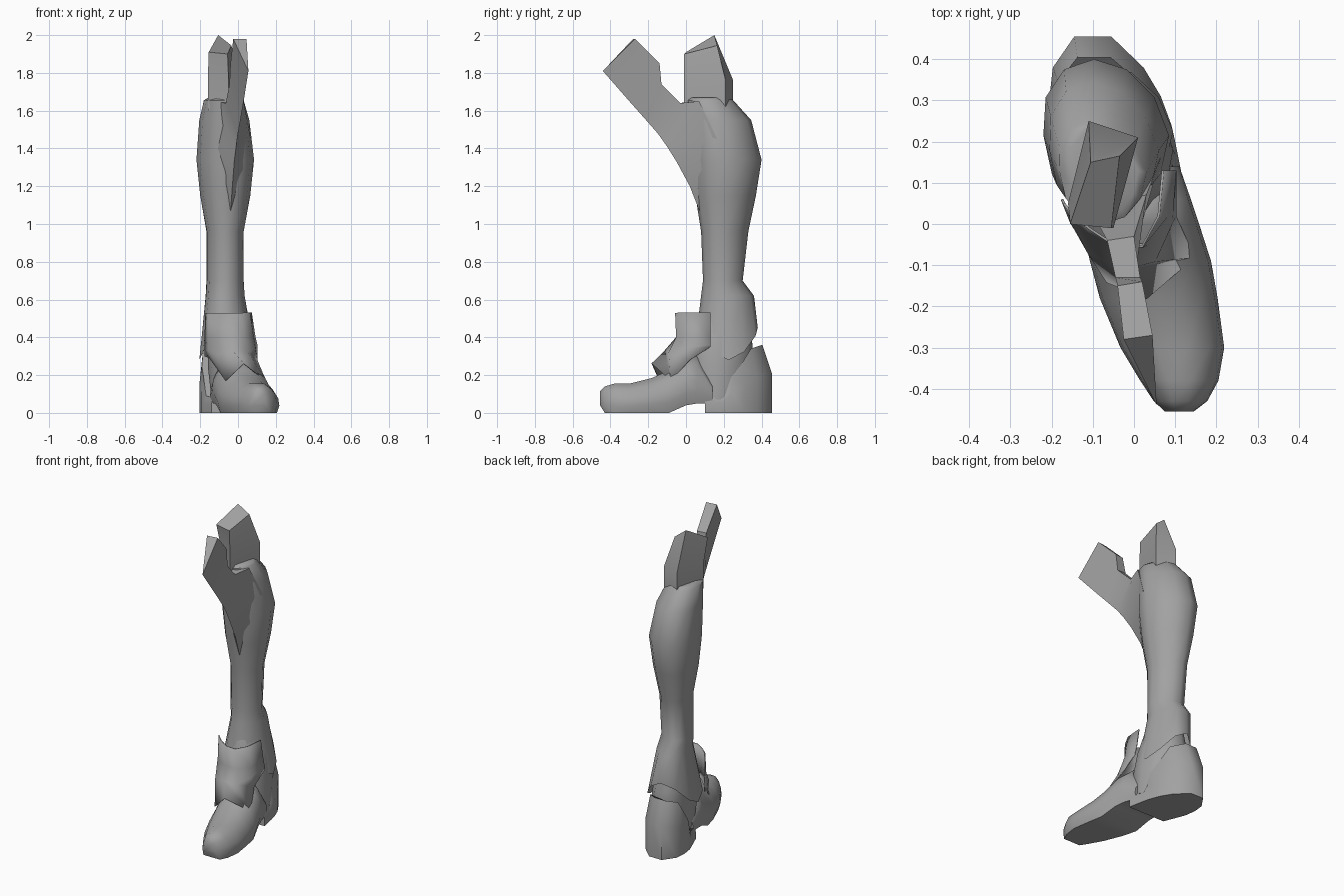
import bpy
import bmesh
from math import sin, cos, pi

default_cube = bpy.data.objects.get("Cube")
if default_cube:
    bpy.data.objects.remove(default_cube)

# One grey for the whole model
grey = bpy.data.materials.new("plain grey")
grey.use_nodes = True
grey.diffuse_color = (0.36, 0.36, 0.36, 1)
grey.node_tree.nodes["Principled BSDF"].inputs["Base Color"].default_value = grey.diffuse_color


def loft(name, rings, closed=True, cap_start=True, cap_end=True, angle=40):
    """Skin a list of equally long point rings and shade the result."""
    bm = bmesh.new()
    rows = [[bm.verts.new(point) for point in ring] for ring in rings]
    count = len(rows[0])
    for lower, upper in zip(rows, rows[1:]):
        for i in range(count if closed else count - 1):
            j = (i + 1) % count
            bm.faces.new((lower[i], lower[j], upper[j], upper[i]))
    if closed and cap_start:
        bm.faces.new(rows[0][::-1])
    if closed and cap_end:
        bm.faces.new(rows[-1])
    bmesh.ops.recalc_face_normals(bm, faces=bm.faces)
    mesh = bpy.data.meshes.new(name)
    bm.to_mesh(mesh)
    bm.free()
    mesh.materials.append(grey)
    obj = bpy.data.objects.new(name, mesh)
    bpy.context.collection.objects.link(obj)
    bpy.ops.object.select_all(action='DESELECT')
    obj.select_set(True)
    bpy.context.view_layer.objects.active = obj
    bpy.ops.object.shade_smooth_by_angle(angle=angle * pi / 180)
    return obj


def oval(x0, x1, y0, y1, height, sides=12, slant=.03):
    """Horizontal oval filling a box, its back half slanted like the foot."""
    ring = []
    for i in range(sides):
        c, s = cos(2 * pi * i / sides), sin(2 * pi * i / sides)
        ring.append(((x0 + x1) / 2 + c * (x1 - x0) / 2 - slant * max(s, 0),
                     (y0 + y1) / 2 + s * (y1 - y0) / 2, height(s)))
    return ring


# Lower leg: calf, narrow shin and flared cuff with a scalloped hem
leg_sizes = [
    (0.62, -.17, .035, .08, .36),
    (0.70, -.165, .03, .09, .30),
    (0.96, -.165, .03, .08, .33),
    (1.15, -.20, .065, .05, .37),
    (1.34, -.22, .085, .03, .40),
    (1.55, -.205, .06, .01, .345),
    (1.655, -.18, .03, .0, .25),
    (1.67, -.15, .01, .02, .24),
]
hem = oval(-.205, .095, .06, .39, lambda s: .28 + .17 * s * s)
# the hem's outer side dips further forward
hem = [(x, y - max(0, -.06 - x) * .4, z) for x, y, z in hem]
leg_rings = [hem]
for z, x0, x1, y0, y1 in leg_sizes:
    leg_rings.append(oval(x0, x1, y0, y1, lambda s, z=z: z))
loft("lower_leg", leg_rings, cap_start=False, angle=50)

# Inner ankle between the cuff and the shoe
ankle_sizes = [
    (0.07, -.14, .10, .04, .30),
    (0.25, -.16, .095, .0, .36),
    (0.38, -.16, .075, .02, .35),
    (0.60, -.15, .02, .10, .28),
]
loft("ankle", [oval(x0, x1, y0, y1, lambda s, z=z: z)
               for z, x0, x1, y0, y1 in ankle_sizes])

# Knee wedge: one front ridge and two rear edges per section
wedge = [
    ((.055, -.44, 1.81), (.045, -.27, 1.98), (-.025, -.28, 1.98)),
    ((.03, -.30, 1.65), (.02, -.14, 1.85), (-.04, -.15, 1.85)),
    ((.015, -.22, 1.56), (.015, -.13, 1.74), (-.045, -.13, 1.74)),
    ((.0, -.15, 1.48), (.0, -.03, 1.64), (-.065, -.04, 1.64)),
    ((-.01, -.10, 1.41), (.03, .07, 1.65), (-.12, .06, 1.65)),
    ((-.02, -.05, 1.33), (.065, .16, 1.46), (-.18, .11, 1.46)),
    ((-.03, .02, 1.2), (.06, .18, 1.26), (-.18, .13, 1.26)),
    ((-.04, .075, 1.06), (.02, .16, 1.08), (-.14, .15, 1.08)),
]
loft("knee_wedge", wedge, angle=30)

# Rear thigh flap with a sloping top
flap_base = [(-.16, .05), (-.05, -.01), (.01, .21), (-.11, .25)]
flap_top = [(-.155, .0, 1.91), (-.055, -.01, 1.90),
            (-.035, .165, 1.945), (-.105, .15, 2.0)]
flap_rings = [[(x, y, z) for x, y in flap_base] for z in (1.6, 1.76)]
loft("thigh_flap", flap_rings + [flap_top], angle=50)

# Shoe front: cross-sections from toe to arch
section = [(-.9, 0), (-1, .25), (-.95, .5), (-.72, .8), (-.3, 1),
           (.3, 1), (.72, .8), (.95, .5), (1, .25), (.9, 0)]
shoe_sizes = [  # y, centre x, half width, bottom, top
    (-.455, .11, .035, .04, .115),
    (-.43, .113, .065, .0, .14),
    (-.38, .11, .095, .0, .155),
    (-.30, .093, .126, .0, .155),
    (-.18, .06, .143, .0, .185),
    (-.09, .04, .147, .0, .225),
    (.0, .015, .143, .04, .29),
    (.06, .0, .138, .05, .30),
    (.14, -.02, .13, .05, .19),
]
loft("shoe_front", [[(c + u * w, y, low + v * (top - low)) for u, v in section]
                    for y, c, w, low, top in shoe_sizes], angle=50)

# Heel: outline mirrored about the foot's slanted axis, with a stepped top
heel_sizes = [  # y, centre x, half width, top
    (.10, -.01, .13, .08),
    (.20, -.04, .14, .09),
    (.24, -.052, .143, .19),
    (.31, -.07, .135, .25),
    (.38, -.087, .11, .34),
    (.455, -.10, .045, .36),
]
outline = [(c - w, y, top) for y, c, w, top in heel_sizes]
outline += [(c + w, y, top) for y, c, w, top in reversed(heel_sizes)]


def heel_ring(fraction, pull):
    return [(x + (-.07 - x) * pull / 2, y + (.2 - y) * pull * (y > .3), top * fraction)
            for x, y, top in outline]


loft("heel", [heel_ring(0, 0), heel_ring(.58, 0), heel_ring(1, .2)], angle=55)

# Instep guard: an open sheet wrapping the ankle, with two pointed tips
guard = [
    [(-.17, .05, .53), (-.155, .03, .53), (-.11, -.01, .53), (-.05, -.05, .53),
     (.02, -.055, .53), (.06, .02, .53), (.07, .13, .53)],
    [(-.175, .06, .4), (-.155, .02, .4), (-.11, -.02, .4), (-.05, -.05, .4),
     (.03, -.05, .4), (.08, .02, .4), (.09, .13, .4)],
    [(-.175, .06, .33), (-.155, .01, .33), (-.11, -.07, .31), (-.03, -.11, .33),
     (.05, -.09, .32), (.09, .0, .34), (.10, .13, .36)],
    [(-.175, .06, .30), (-.15, .0, .29), (-.065, -.14, .17), (.03, -.18, .26),
     (.145, -.08, .17), (.10, .02, .28), (.10, .13, .35)],
]
sheet = loft("instep_guard", guard, closed=False, angle=60)
thickness = sheet.modifiers.new("thickness", 'SOLIDIFY')
thickness.thickness = 0.006
thickness.offset = 0
